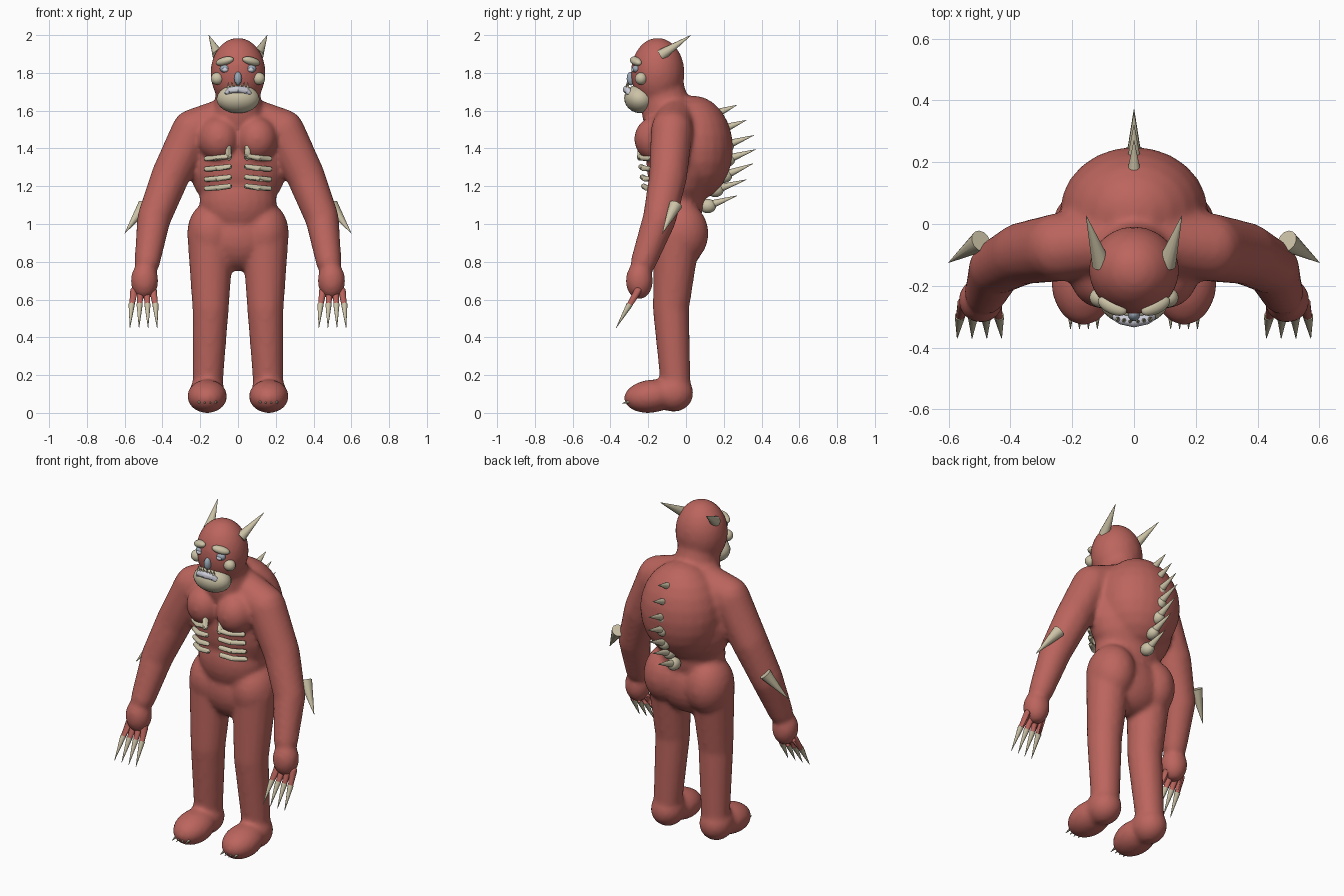
import bpy, bmesh
from mathutils import Vector, Matrix, Euler

if "Cube" in bpy.data.objects:
    bpy.data.objects.remove(bpy.data.objects["Cube"])


def material(name, rgb):
    m = bpy.data.materials.new(name)
    m.diffuse_color = (*rgb, 1)
    m.use_nodes = True
    m.node_tree.nodes["Principled BSDF"].inputs["Base Color"].default_value = m.diffuse_color
    return m


RED = material("red_skin", (0.50, 0.13, 0.11))
BONE = material("bone", (0.60, 0.54, 0.38))
PALE = material("pale_teeth", (0.60, 0.60, 0.68))
EYE = material("grey_eye", (0.33, 0.40, 0.47))


def ball(bm, c, r, rot=(0, 0, 0), seg=24):
    m = Matrix.Translation(c) @ Euler(rot).to_matrix().to_4x4() @ Matrix.Diagonal((*r, 1))
    bmesh.ops.create_uvsphere(bm, u_segments=seg, v_segments=seg // 2, radius=1, matrix=m)


def limb(bm, points, seg=16):
    """Rounded tapered links through (x, y, z, radius) points."""
    for a, b in zip(points, points[1:]):
        part = bmesh.new()
        for p in (a, b):
            ball(part, p[:3], (p[3],) * 3, seg=seg)
        bmesh.ops.convex_hull(part, input=part.verts)
        bmesh.ops.delete(part, geom=[v for v in part.verts if not v.link_faces], context='VERTS')
        tmp = bpy.data.meshes.new("tmp")
        part.to_mesh(tmp)
        part.free()
        bm.from_mesh(tmp)
        bpy.data.meshes.remove(tmp)


def spike(bm, base, tip, r, seg=12):
    a, b = Vector(base), Vector(tip)
    d = b - a
    m = Matrix.Translation((a + b) / 2) @ d.to_track_quat('Z', 'Y').to_matrix().to_4x4()
    bmesh.ops.create_cone(bm, cap_ends=True, segments=seg, radius1=r, radius2=0.001,
                          depth=d.length, matrix=m)


def finish(name, bm, mat):
    bmesh.ops.recalc_face_normals(bm, faces=bm.faces)
    me = bpy.data.meshes.new(name)
    bm.to_mesh(me)
    bm.free()
    me.materials.append(mat)
    for p in me.polygons:
        p.use_smooth = len(p.vertices) < 5
    ob = bpy.data.objects.new(name, me)
    bpy.context.collection.objects.link(ob)
    return ob


# Body: overlapping volumes fused into one smooth skin
b = bmesh.new()
ball(b, (0, -0.15, 1.80), (0.147, 0.143, 0.187))           # head
limb(b, [(0, -0.125, 1.72, 0.115), (0, -0.10, 1.58, 0.135)])  # neck
ball(b, (0, 0.04, 1.40), (0.24, 0.21, 0.28))               # back hump
ball(b, (0, -0.03, 1.33), (0.265, 0.18, 0.29))             # chest
ball(b, (0, -0.055, 1.12), (0.205, 0.148, 0.20))           # belly
ball(b, (0, -0.04, 0.93), (0.21, 0.14, 0.18))              # pelvis
for s in (1, -1):
    ball(b, (s * 0.10, -0.16, 1.45), (0.11, 0.115, 0.12))  # breast
    limb(b, [(s * 0.06, -0.05, 1.56, 0.11), (s * 0.24, -0.075, 1.495, 0.112),
             (s * 0.36, -0.095, 1.25, 0.102), (s * 0.445, -0.14, 1.03, 0.09),
             (s * 0.48, -0.225, 0.80, 0.069)])             # arm
    ball(b, (s * 0.495, -0.247, 0.70), (0.074, 0.073, 0.10))  # hand
    ball(b, (s * 0.14, -0.03, 0.95), (0.13, 0.15, 0.17))   # hip
    limb(b, [(s * 0.145, -0.045, 0.95, 0.125), (s * 0.145, -0.08, 0.55, 0.097),
             (s * 0.16, -0.055, 0.15, 0.08)])              # leg
    ball(b, (s * 0.163, -0.065, 0.105), (0.095, 0.105, 0.10))  # heel
    ball(b, (s * 0.163, -0.185, 0.088), (0.106, 0.145, 0.088), (0.12, 0, 0))  # foot
body = finish("body", b, RED)
mod = body.modifiers.new("fuse", 'REMESH')
mod.mode = 'VOXEL'
mod.voxel_size = 0.013
mod.use_smooth_shade = True
mod = body.modifiers.new("soften", 'SMOOTH')
mod.factor = 0.5
mod.iterations = 10

# Fingers with long claws
fingers, claws = bmesh.new(), bmesh.new()
for s in (1, -1):
    for i in range(4):
        u = i - 1.5
        x0, x1, x2 = (s * (0.50 + u * k) for k in (0.034, 0.042, 0.048))
        limb(fingers, [(x0, -0.255, 0.645, 0.021), (x1, -0.303, 0.565, 0.014)], 10)
        spike(claws, (x1, -0.298, 0.575), (x2, -0.37, 0.45), 0.017, 10)
        # Toe claws
        xt = s * (0.162 + u * 0.029)
        spike(claws, (xt, -0.27, 0.065), (xt, -0.34, 0.05), 0.014, 8)
finish("fingers", fingers, RED)
finish("claws", claws, BONE)

# Horns and elbow spikes
horns, elbows = bmesh.new(), bmesh.new()
for s in (1, -1):
    spike(horns, (s * 0.105, -0.13, 1.895), (s * 0.155, 0.027, 2.0), 0.031)
    spike(elbows, (s * 0.495, -0.055, 1.10), (s * 0.60, -0.125, 0.95), 0.036)
finish("horns", horns, BONE)
finish("elbow_spikes", elbows, BONE)

# Spine: vertebra knobs, each with a spike
spine = bmesh.new()
for y, z, ty, tz in [(0.15, 1.58, 0.27, 1.63), (0.19, 1.50, 0.32, 1.55),
                     (0.21, 1.415, 0.36, 1.47), (0.215, 1.34, 0.37, 1.395),
                     (0.20, 1.255, 0.355, 1.32), (0.155, 1.18, 0.32, 1.235),
                     (0.115, 1.095, 0.27, 1.15)]:
    ball(spine, (0, y, z), (0.036, 0.045, 0.038), seg=16)
    spike(spine, (0, y + 0.01, z + 0.005), (0, ty, tz), 0.024)
finish("spine", spine, BONE)

# Rib bars and breastbone pieces
ribs = bmesh.new()
for s in (1, -1):
    limb(ribs, [(s * 0.055, -0.235, 1.425, 0.018), (s * 0.048, -0.245, 1.35, 0.014)], 12)
    for i, z in enumerate((1.35, 1.295, 1.24, 1.192)):
        y = -0.245 + 0.007 * i
        limb(ribs, [(s * 0.045, y, z + 0.008, 0.014), (s * 0.11, y + 0.013, z, 0.015),
                    (s * 0.168, y + 0.055, z - 0.004, 0.013)], 12)
finish("ribs", ribs, BONE)

# Face: jaw, brows, cheeks
face, eyes, pale = bmesh.new(), bmesh.new(), bmesh.new()
ball(face, (0, -0.245, 1.662), (0.114, 0.083, 0.075), (-0.3, 0, 0))
for s in (1, -1):
    ball(face, (s * 0.07, -0.265, 1.862), (0.052, 0.026, 0.022), (0, s * 0.25, s * 0.45))
    ball(face, (s * 0.11, -0.238, 1.77), (0.034, 0.032, 0.033))
    ball(eyes, (s * 0.068, -0.262, 1.822), (0.029, 0.022, 0.022))
    ball(pale, (s * 0.068, -0.278, 1.816), (0.017, 0.012, 0.012), seg=16)
    # Curled upper lip
    limb(pale, [(0, -0.315, 1.712, 0.02), (s * 0.04, -0.308, 1.708, 0.018),
                (s * 0.055, -0.300, 1.695, 0.016)], 14)
    # Teeth along the lip
    for i in range(3):
        x = s * (0.012 + i * 0.02)
        spike(face, (x, -0.316 + i * 0.004, 1.72), (x, -0.312 + i * 0.004, 1.75), 0.008, 8)
ball(eyes, (0, -0.292, 1.77), (0.02, 0.022, 0.036))        # nose
finish("jaw_brows_and_cheeks", face, BONE)
finish("eyes_and_nose", eyes, EYE)
finish("lip_and_pupils", pale, PALE)
